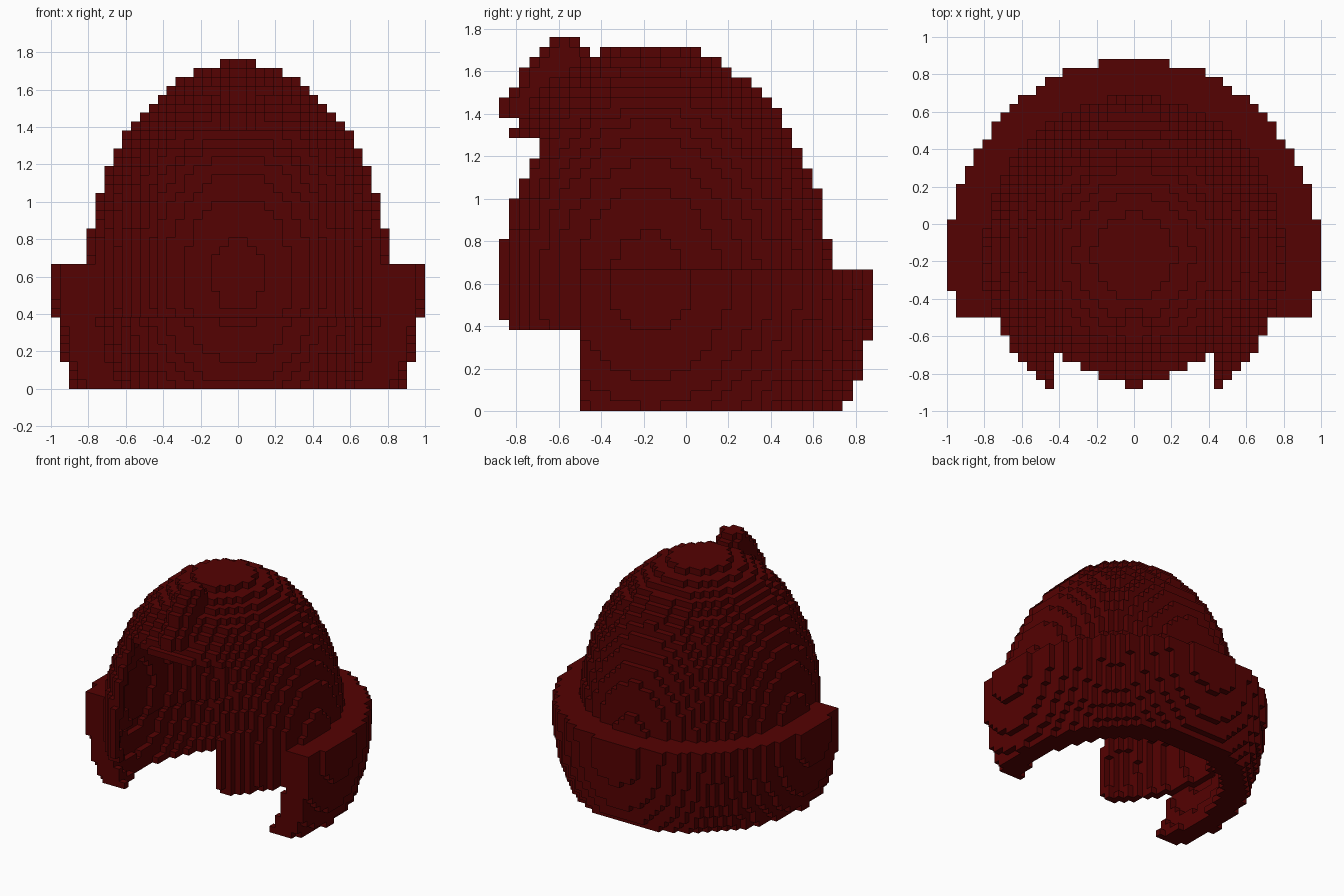
import bpy, bmesh
from mathutils import Vector

if "Cube" in bpy.data.objects:
    bpy.data.objects.remove(bpy.data.objects["Cube"], do_unlink=True)

V = 2 / 42                             # block size
CENTRE = Vector((0, -0.172, 0.613))
DOME = (0.803, 0.851, 1.12)            # dome radii
INNER = [r - 0.047 for r in DOME]      # hollow of the dome
LOWER = [r * 1.02 for r in DOME]       # wider hollow below the cheeks
BAND = (0.995, 1.053, 1.27)            # turned-up band radii
CHEEK_BOTTOM = 8                       # block row where the dome starts

red = bpy.data.materials.new("dark red")
red.use_nodes = True
colour = (0.09, 0.0005, 0.0005, 1)
red.diffuse_color = colour
bsdf = red.node_tree.nodes["Principled BSDF"]
bsdf.inputs["Base Color"].default_value = colour
bsdf.inputs["Roughness"].default_value = 0.9


def centre_of(cell):
    i, j, k = cell
    return Vector(((i + 0.5) * V, j * V, (k + 0.5) * V))


def inside(cell, radii):
    d = centre_of(cell) - CENTRE
    return sum((d[a] / radii[a]) ** 2 for a in range(3)) <= 1


# Hollow dome with a face opening and cheek panels
def dome_rule(cell):
    i, j, k = cell
    face_opening = -9 <= i < 9 and j < -4 and k < 27
    return (k >= CHEEK_BOTTOM and not face_opening
            and inside(cell, DOME) and not inside(cell, INNER))


# Thick band round the sides and back
def band_rule(cell):
    i, j, k = cell
    hollow = DOME if k >= CHEEK_BOTTOM else LOWER
    return (k < 14 and j >= -10 and inside(cell, BAND)
            and not inside(cell, hollow))


# Small rounded crest above the brow, sloping back row by row
CREST_FRONT = {29: -18, 30: -18, 31: -17, 32: -16, 33: -16,
               34: -15, 35: -14, 36: -13}


def crest_rule(cell):
    i, j, k = cell
    if k not in CREST_FRONT or inside(cell, DOME):
        return False
    front = CREST_FRONT[k]
    back = -11 if k == 36 else -10
    half = 1 if j in (front, back) else 2
    return -half <= i < half and front <= j <= back


def build_blocks(name, cells, solid):
    """Make a mesh of the block faces that no other block covers."""
    bm = bmesh.new()
    verts = {}

    def corner(p):
        key = tuple(round(c / V * 2) for c in p)
        if key not in verts:
            verts[key] = bm.verts.new(p)
        return verts[key]

    for cell in cells:
        mid = centre_of(cell)
        for axis in range(3):
            for side in (-1, 1):
                near = list(cell)
                near[axis] += side
                if tuple(near) in solid:
                    continue
                n, u = Vector((0, 0, 0)), Vector((0, 0, 0))
                n[axis] = side * V / 2
                u[(axis + 1) % 3] = V / 2
                w = n.normalized().cross(u)
                bm.faces.new([corner(mid + n + a * u + b * w)
                              for a, b in ((-1, -1), (1, -1), (1, 1), (-1, 1))])
    mesh = bpy.data.meshes.new(name)
    bm.to_mesh(mesh)
    bm.free()
    mesh.materials.append(red)
    bpy.context.collection.objects.link(bpy.data.objects.new(name, mesh))


grid = [(i, j, k) for i in range(-21, 21) for j in range(-18, 19)
        for k in range(37)]
rules = {"hood_dome": dome_rule, "neck_band": band_rule,
         "brow_crest": crest_rule}
parts = {name: [c for c in grid if rule(c)] for name, rule in rules.items()}
solid = {c for cells in parts.values() for c in cells}
for name, cells in parts.items():
    build_blocks(name, cells, solid)
